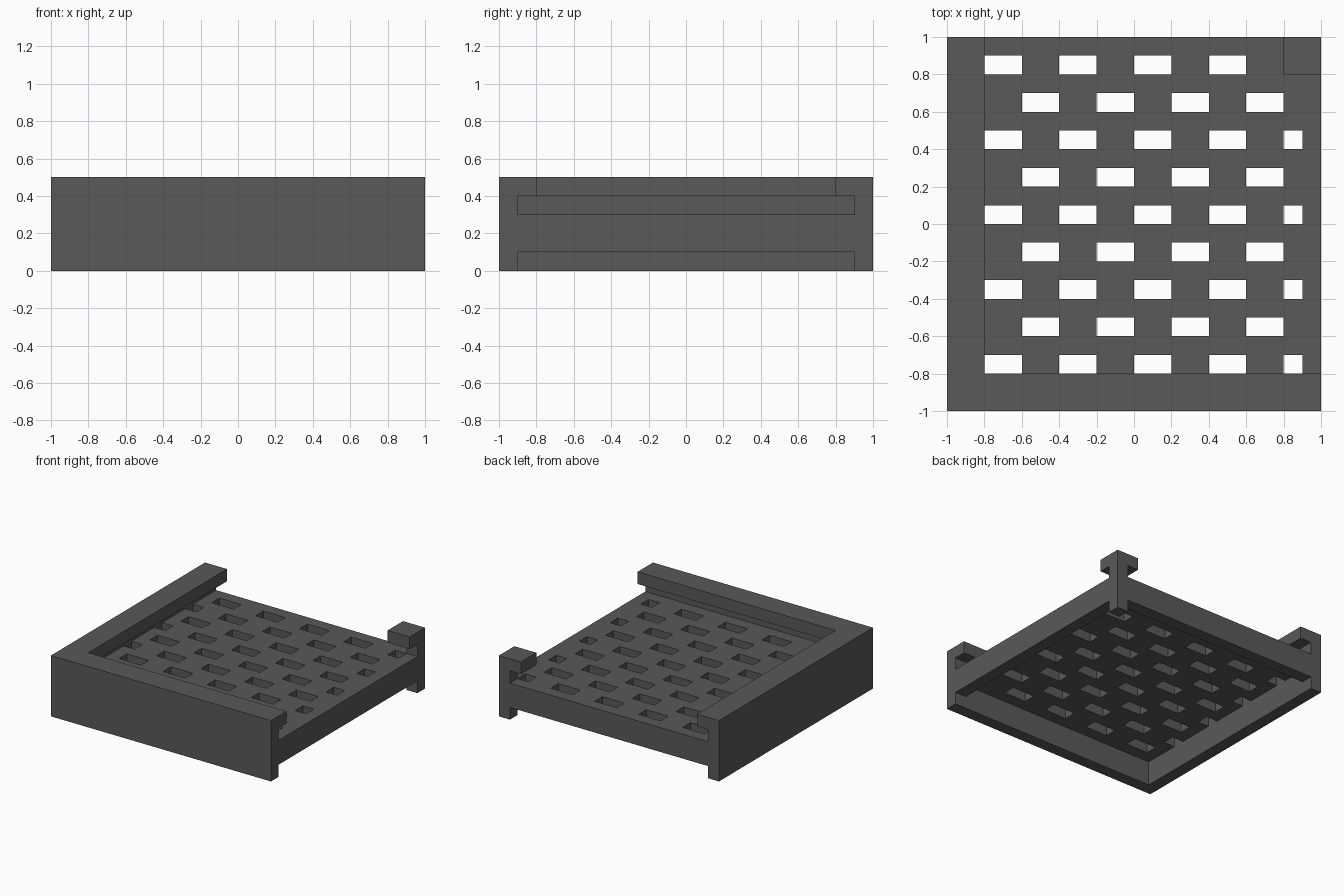
import bpy, bmesh
from mathutils import Matrix, Vector

cube = bpy.data.objects.get("Cube")
if cube:
    bpy.data.objects.remove(cube, do_unlink=True)

grey = bpy.data.materials.new("dark grey")
grey.use_nodes = True
colour = (0.1, 0.1, 0.1, 1)
grey.diffuse_color = colour
grey.node_tree.nodes["Principled BSDF"].inputs["Base Color"].default_value = colour


def boxes(name, spans):
    """One object holding a box for each (x, y, z) set of ranges."""
    bm = bmesh.new()
    for span in spans:
        low, high = (Vector(corner) for corner in zip(*span))
        size = Matrix.Diagonal(high - low).to_4x4()
        bmesh.ops.create_cube(bm, size=1, matrix=Matrix.Translation((low + high) / 2) @ size)
    mesh = bpy.data.meshes.new(name)
    bm.to_mesh(mesh)
    bm.free()
    mesh.materials.append(grey)
    obj = bpy.data.objects.new(name, mesh)
    bpy.context.collection.objects.link(obj)
    return obj


def cut(target, spans):
    cutter = boxes("cutter", spans)
    cutter.hide_render = True
    mod = target.modifiers.new("cut", "BOOLEAN")
    mod.operation = "DIFFERENCE"
    mod.solver = "EXACT"
    mod.object = cutter
    bpy.context.view_layer.objects.active = target
    bpy.ops.object.modifier_apply(modifier=mod.name)
    bpy.data.objects.remove(cutter, do_unlink=True)


tray = boxes("slotted_tray", [((-1, 1), (-1, 1), (0, 0.5))])

# Slide-in slot, opening between the lips, and low notches on the two open sides
for inner, z in ((0.9, (0.3, 0.4)), (0.8, (0.35, 0.6)), (0.9, (-0.1, 0.1))):
    closed, through = (-inner, inner), (-inner, 1.1)
    cut(tray, [(closed, through, z)])
    cut(tray, [(through, closed, z)])

# Hollow underside
cut(tray, [((-0.9, 0.9), (-0.9, 0.9), (-0.1, 0.2))])

# Staggered floor holes, trimmed where they meet the rim
holes = []
for row in range(9):
    y = (2 * row - 8) / 10
    first = -8 if row % 2 == 0 else -10
    for left in range(first, 10, 4):
        x = (max(left, -9) / 10, min(left + 2, 9) / 10)
        holes.append((x, (y, (2 * row - 7) / 10), (0.15, 0.35)))
cut(tray, holes)
